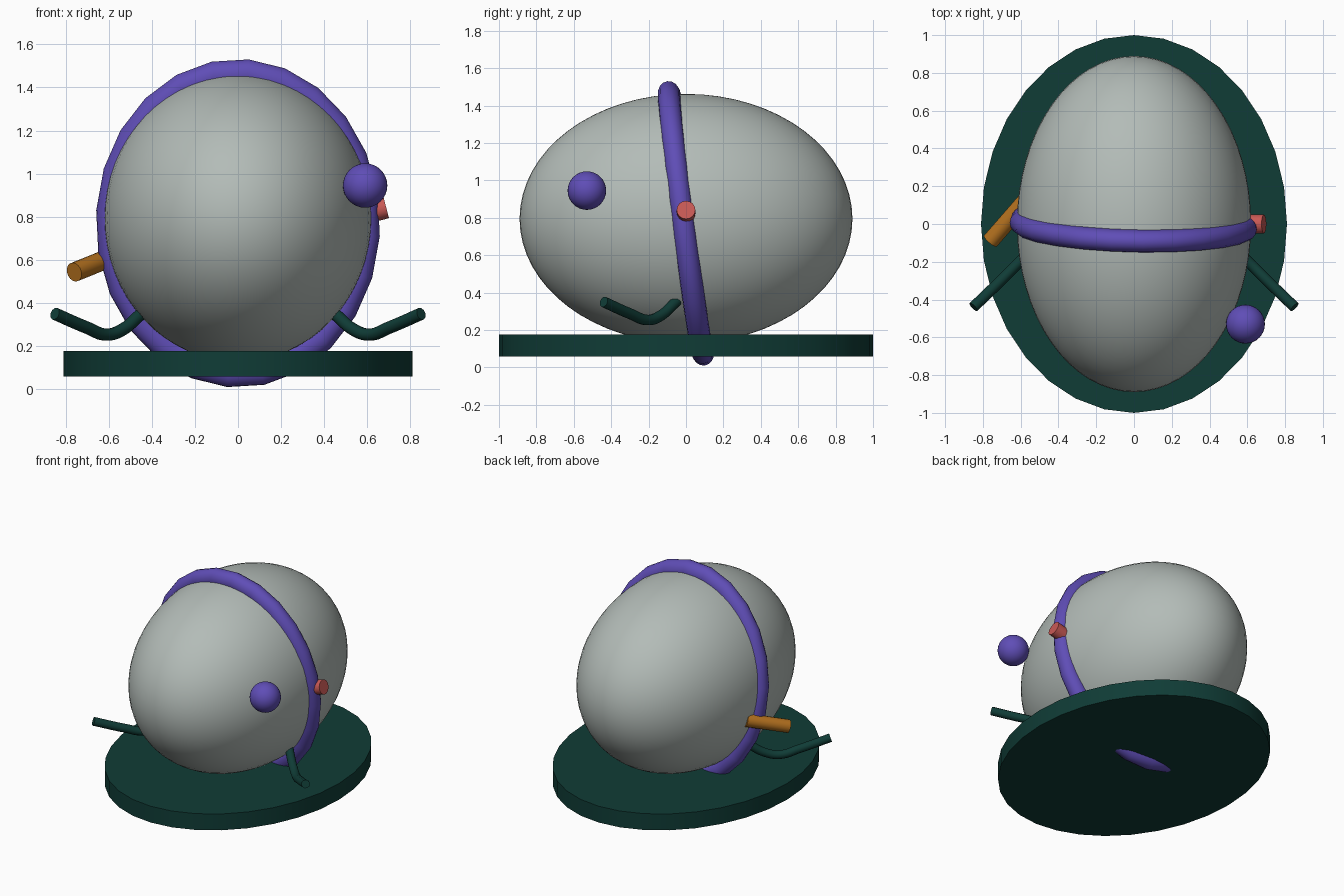
import bpy, math
from mathutils import Vector, Matrix

if "Cube" in bpy.data.objects:
    bpy.data.objects.remove(bpy.data.objects["Cube"])


def material(name, r, g, b):
    m = bpy.data.materials.new(name)
    m.diffuse_color = (r, g, b, 1)
    m.use_nodes = True
    m.node_tree.nodes["Principled BSDF"].inputs["Base Color"].default_value = m.diffuse_color
    return m


GREY = material("pale grey", 0.45, 0.50, 0.475)
PURPLE = material("purple", 0.115, 0.075, 0.47)
GREEN = material("dark green", 0.005, 0.045, 0.037)
RED = material("coral red", 0.58, 0.10, 0.09)
GOLD = material("gold", 0.47, 0.17, 0.014)


def finish(name, mat, angle=40):
    ob = bpy.context.object
    ob.name = name
    ob.data.materials.append(mat)
    bpy.ops.object.transform_apply(location=False, rotation=True, scale=True)
    bpy.ops.object.shade_smooth_by_angle(angle=math.radians(angle))
    return ob


def rod(name, start, end, radius, mat, sides=16):
    a, b = Vector(start), Vector(end)
    bpy.ops.mesh.primitive_cylinder_add(vertices=sides, radius=radius, depth=(b - a).length,
                                        location=(a + b) / 2,
                                        rotation=(b - a).to_track_quat('Z', 'Y').to_euler())
    return finish(name, mat)


# Egg-shaped body
bpy.ops.mesh.primitive_uv_sphere_add(segments=64, ring_count=32, radius=1, location=(0, 0, 0.795))
bpy.context.object.scale = (0.62, 0.89, 0.667)
finish("body", GREY)

# Oval base plate
bpy.ops.mesh.primitive_cylinder_add(vertices=32, radius=1, depth=0.118, location=(0, 0, 0.117))
bpy.context.object.scale = (0.81, 1, 1)
finish("base_plate", GREEN, 30)

# Leaning oval band around the body
bpy.ops.mesh.primitive_torus_add(major_segments=24, minor_segments=16,
                                 major_radius=0.6, minor_radius=0.06)
band = bpy.context.object
band.data.transform(Matrix.Rotation(math.radians(-1.3), 4, 'Z')
                    @ Matrix.Rotation(math.radians(7.4), 4, 'X')
                    @ Matrix.Diagonal((1, 1, 1.165, 1))
                    @ Matrix.Rotation(math.radians(90), 4, 'X')
                    @ Matrix.Rotation(math.radians(-4.5), 4, 'Z'))
band.location = (0, 0, 0.77)
finish("band", PURPLE)

# Floating ball
bpy.ops.mesh.primitive_uv_sphere_add(segments=32, ring_count=16, radius=0.103,
                                     location=(0.59, -0.53, 0.945))
finish("ball", PURPLE)

# Side button and side peg
rod("button", (0.57, 0, 0.811), (0.688, 0, 0.842), 0.05, RED)
rod("peg", (-0.76, -0.09, 0.543), (-0.57, 0.128, 0.62), 0.045, GOLD)

# Bent arms, mirrored left and right
ARM = [(0.85, -0.44, 0.35), (0.70, -0.295, 0.285), (0.61, -0.205, 0.253),
       (0.53, -0.13, 0.28), (0.46, -0.065, 0.34), (0.40, -0.01, 0.39)]
for side, label in ((1, "right_arm"), (-1, "left_arm")):
    cu = bpy.data.curves.new(label, 'CURVE')
    cu.dimensions = '3D'
    cu.bevel_depth = 0.029
    cu.bevel_resolution = 3
    cu.resolution_u = 6
    cu.use_fill_caps = True
    sp = cu.splines.new('BEZIER')
    sp.bezier_points.add(len(ARM) - 1)
    for bp, (x, y, z) in zip(sp.bezier_points, ARM):
        bp.co = (side * x, y, z)
        bp.handle_left_type = bp.handle_right_type = 'AUTO'
    ob = bpy.data.objects.new(label, cu)
    bpy.context.collection.objects.link(ob)
    bpy.ops.object.select_all(action='DESELECT')
    ob.select_set(True)
    bpy.context.view_layer.objects.active = ob
    bpy.ops.object.convert(target='MESH')
    finish(label, GREEN)
